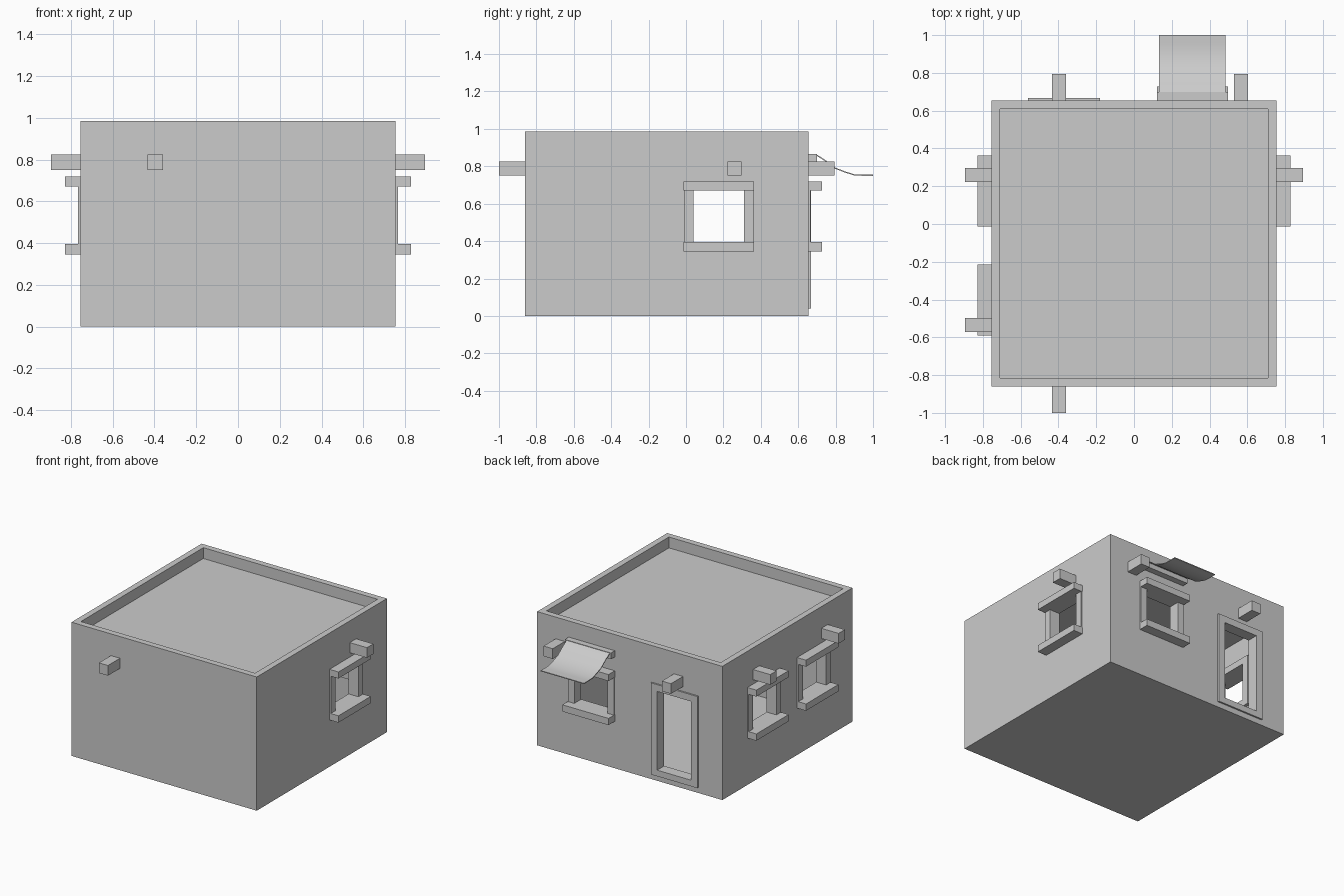
import bpy
from mathutils import Matrix, Vector
from math import radians

if "Cube" in bpy.data.objects:
    bpy.data.objects.remove(bpy.data.objects["Cube"])

X, Y0, Y1, H = 0.755, -0.86, 0.655, 0.985   # outer wall extents
T = 0.045                                   # wall thickness


def box(name, lo, hi, mat=None):
    """Box from two corners, optionally moved by a matrix."""
    v = [(x, y, z) for x in (lo[0], hi[0]) for y in (lo[1], hi[1]) for z in (lo[2], hi[2])]
    f = [(0, 1, 3, 2), (4, 6, 7, 5), (0, 4, 5, 1), (2, 3, 7, 6), (0, 2, 6, 4), (1, 5, 7, 3)]
    me = bpy.data.meshes.new(name)
    me.from_pydata(v, [], f)
    if mat:
        me.transform(mat)
    ob = bpy.data.objects.new(name, me)
    bpy.context.collection.objects.link(ob)
    return ob


def cut(target, cutter):
    mod = target.modifiers.new("cut", "BOOLEAN")
    mod.operation = "DIFFERENCE"
    mod.solver = "EXACT"
    mod.object = cutter
    bpy.context.view_layer.objects.active = target
    bpy.ops.object.modifier_apply(modifier=mod.name)
    bpy.data.objects.remove(cutter)


def on_wall(side, along):
    """Local frame: x along wall, y outward, z up, origin on the wall surface."""
    pos, ang = {"back": ((along, Y1, 0), 0), "front": ((along, Y0, 0), 180),
                "right": ((X, along, 0), -90), "left": ((-X, along, 0), 90)}[side]
    return Matrix.Translation(Vector(pos)) @ Matrix.Rotation(radians(ang), 4, "Z")


# hollow shell with a recessed roof
walls = box("walls", (-X, Y0, 0), (X, Y1, H))
cut(walls, box("room_cutter", (-X + T, Y0 + T, 0.01), (X - T, Y1 - T, 0.885)))
cut(walls, box("roof_cutter", (-X + T, Y0 + T, 0.905), (X - T, Y1 - T, 1.2)))

# windows: opening, jambs, lintel and sill
for side, along in (("right", 0.175), ("left", 0.175), ("left", -0.403), ("back", 0.31)):
    m = on_wall(side, along)
    cut(walls, box("window_cutter", (-0.16, -0.1, 0.37), (0.16, 0.1, 0.69), m))
    for s in (-1, 1):
        a, b = sorted((s * 0.135, s * 0.187))
        box("window_jamb", (a, -0.07, 0.394), (b, 0.01, 0.671), m)
    box("window_lintel", (-0.188, -0.07, 0.67), (0.188, 0.073, 0.718), m)
    box("window_sill", (-0.188, -0.07, 0.345), (0.188, 0.073, 0.395), m)

# door: opening and frame
m = on_wall("back", -0.37)
cut(walls, box("door_cutter", (-0.16, -0.1, 0.06), (0.16, 0.1, 0.69), m))
for s in (-1, 1):
    a, b = sorted((s * 0.138, s * 0.19))
    box("door_jamb", (a, -0.07, 0.04), (b, 0.012, 0.715), m)
box("door_lintel", (-0.139, -0.07, 0.665), (0.139, 0.012, 0.715), m)
box("door_threshold", (-0.139, -0.07, 0.04), (0.139, 0.012, 0.085), m)

# projecting beam ends
for side, along in (("front", -0.397), ("back", -0.397), ("back", 0.567),
                    ("right", 0.26), ("left", 0.26), ("left", -0.535)):
    box("beam_end", (-0.037, -0.03, 0.75), (0.037, 0.14, 0.825), on_wall(side, along))

# awning rail and curved cloth
box("awning_rail", (0.122, 0.65, 0.82), (0.497, 0.70, 0.866))
profile = [(0.695, 0.866), (0.75, 0.83), (0.80, 0.792), (0.85, 0.773), (0.90, 0.757), (0.95, 0.755), (1.0, 0.755)]
verts = [(x, y, z) for y, z in profile for x in (0.132, 0.484)]
me = bpy.data.meshes.new("awning")
me.from_pydata(verts, [], [(2 * i, 2 * i + 1, 2 * i + 3, 2 * i + 2) for i in range(len(profile) - 1)])
awning = bpy.data.objects.new("awning", me)
bpy.context.collection.objects.link(awning)
awning.modifiers.new("cloth", "SOLIDIFY").thickness = 0.006
bpy.ops.object.select_all(action="DESELECT")
awning.select_set(True)
bpy.context.view_layer.objects.active = awning
bpy.ops.object.modifier_apply(modifier="cloth")
bpy.ops.object.shade_smooth_by_angle()
